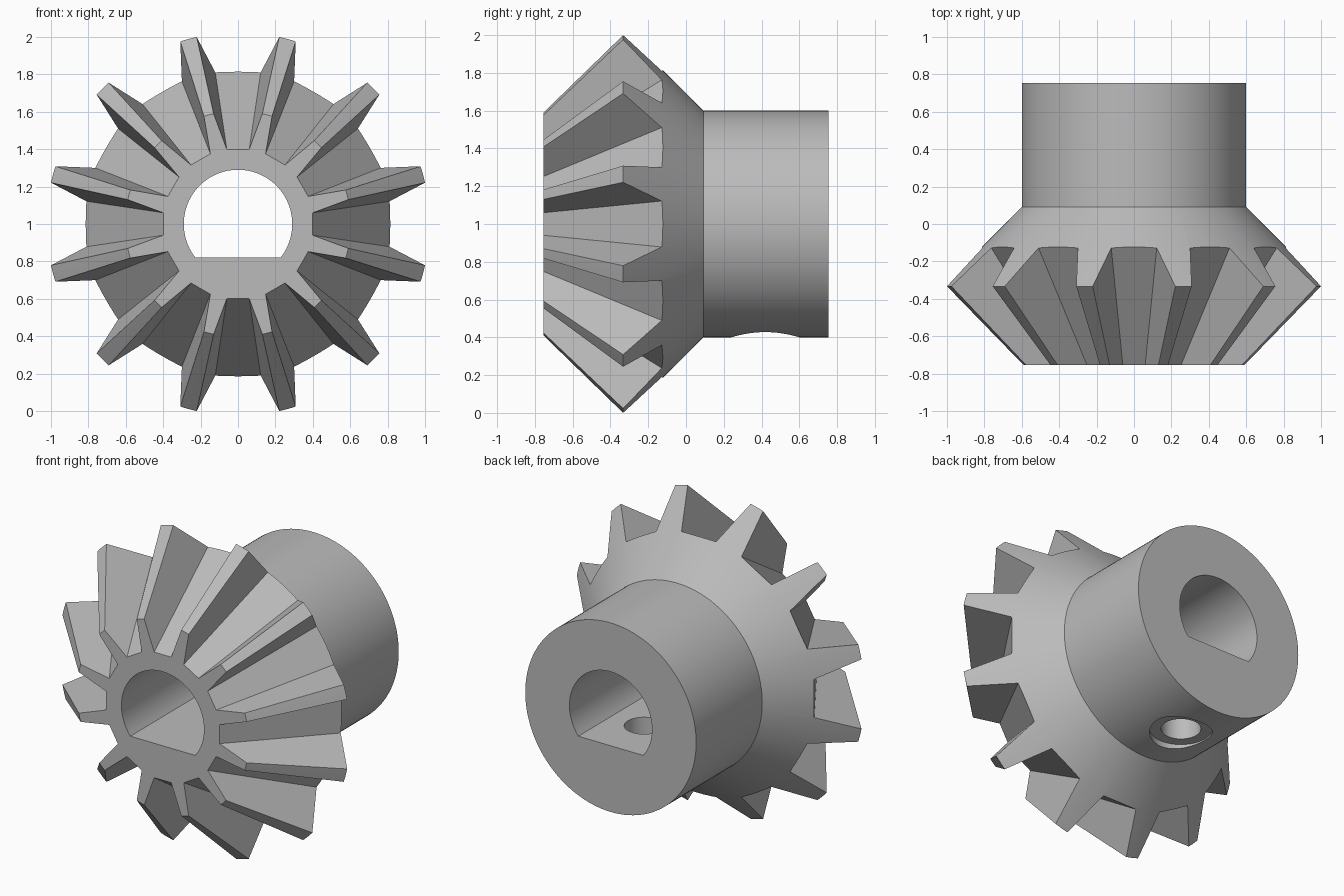
import bpy
import bmesh
from math import cos, sin, pi, sqrt, asin, radians
from mathutils import Matrix, Vector

TEETH = 12
AXIS_Z = 1.0
FRONT, BACK = -0.755, 0.755
APEX = -1.362          # point where all tooth lines meet
SEGMENTS = 120

default = bpy.data.objects.get("Cube")
if default:
    bpy.data.objects.remove(default, do_unlink=True)

metal = bpy.data.materials.new("grey_metal")
GREY = (0.5, 0.5, 0.5, 1.0)
metal.use_nodes = True
metal.diffuse_color = GREY
metal.node_tree.nodes["Principled BSDF"].inputs["Base Color"].default_value = GREY


def make_object(name, bm):
    bmesh.ops.recalc_face_normals(bm, faces=bm.faces)
    mesh = bpy.data.meshes.new(name)
    bm.to_mesh(mesh)
    bm.free()
    obj = bpy.data.objects.new(name, mesh)
    bpy.context.collection.objects.link(obj)
    return obj


def loft(bm, rings):
    """Skin closed rings of points and cap both ends."""
    loops = [[bm.verts.new(p) for p in ring] for ring in rings]
    for a, b in zip(loops, loops[1:]):
        for i in range(len(a)):
            j = (i + 1) % len(a)
            bm.faces.new((a[i], a[j], b[j], b[i]))
    bm.faces.new(loops[0])
    bm.faces.new(loops[-1])


def circle_y(r, y):
    return [(r * cos(2 * pi * i / SEGMENTS), y, AXIS_Z + r * sin(2 * pi * i / SEGMENTS))
            for i in range(SEGMENTS)]


def cut(target, cutter):
    mod = target.modifiers.new("cut", 'BOOLEAN')
    mod.operation = 'DIFFERENCE'
    mod.solver = 'EXACT'
    mod.object = cutter
    cutter.hide_render = True
    bpy.context.view_layer.objects.active = target
    bpy.ops.object.modifier_apply(modifier=mod.name)
    bpy.data.objects.remove(cutter, do_unlink=True)


# Solid blank: front cone, back cone and hub
bm = bmesh.new()
profile = [(0.604, FRONT), (1.024, -0.333), (0.6, 0.092), (0.6, BACK)]
loft(bm, [circle_y(r, y) for r, y in profile])
gear = make_object("bevel_gear", bm)
gear.data.materials.append(metal)

# Tapered gaps between the teeth, all converging on the apex
bm = bmesh.new()
section = [(-0.0985, 0.657), (0.0985, 0.657), (0.299, 1.2), (-0.299, 1.2)]
for k in range(TEETH):
    turn = Matrix.Rotation(2 * pi * k / TEETH, 3, 'Y')
    rings = []
    for y in (-0.95, 0.05):
        d = y - APEX
        rings.append([turn @ Vector((x * d, y, r * d)) + Vector((0, 0, AXIS_Z))
                      for x, r in section])
    loft(bm, rings)
cut(gear, make_object("gap_cutter", bm))

# D-shaped shaft bore with its flat at the bottom
bm = bmesh.new()
bore_r, flat = 0.29, 0.18
start = -asin(flat / bore_r)
steps = 72
arc = [start + (pi - 2 * start) * i / steps for i in range(steps + 1)]
loft(bm, [[(bore_r * cos(a), y, AXIS_Z + bore_r * sin(a)) for a in arc]
          for y in (FRONT - 0.2, BACK + 0.2)])
cut(gear, make_object("bore_cutter", bm))

# Set screw hole with a shallow counterbore under the hub
for name, r, top in (("counterbore_cutter", 0.18, 0.436), ("screw_hole_cutter", 0.115, 0.95)):
    bm = bmesh.new()
    loft(bm, [[(r * cos(2 * pi * i / 48), 0.42 + r * sin(2 * pi * i / 48), z)
               for i in range(48)] for z in (0.2, top)])
    cut(gear, make_object(name, bm))

# Smooth the turned surfaces, keep tooth edges crisp
bpy.ops.object.select_all(action='DESELECT')
gear.select_set(True)
bpy.context.view_layer.objects.active = gear
bpy.ops.object.shade_smooth_by_angle(angle=radians(20))
